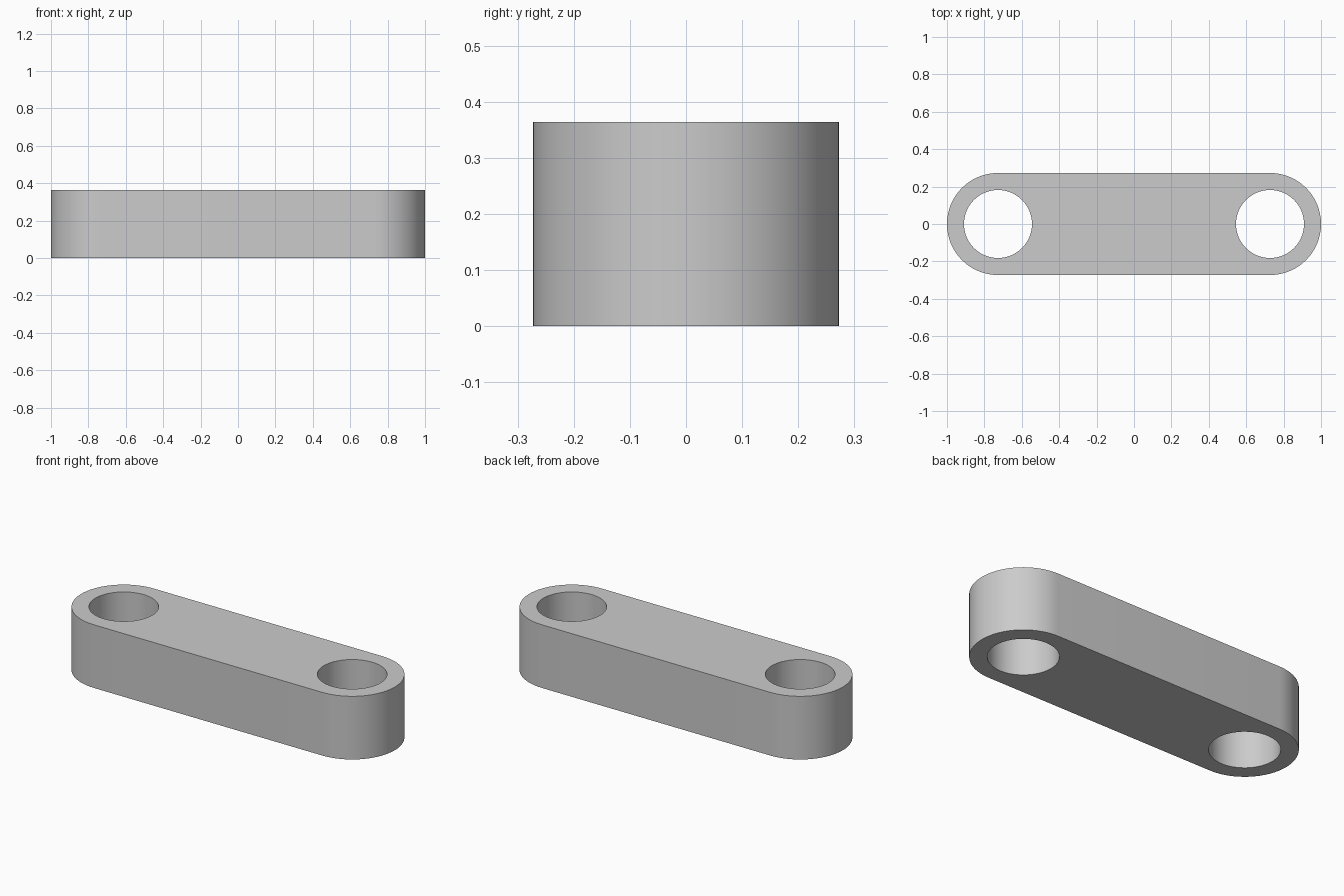
import bpy, bmesh, math

cube = bpy.data.objects.get("Cube")
if cube:
    bpy.data.objects.remove(cube, do_unlink=True)

UNIT = 1 / 11
CENTRE = 8 * UNIT       # distance of each hole from the middle
OUTER = 3 * UNIT        # radius of the rounded ends
HOLE = 2 * UNIT         # radius of the holes
HEIGHT = 4 * UNIT
STEPS = 32              # segments per half circle

grey = bpy.data.materials.new("plain grey")
grey.use_nodes = True
colour = (0.6, 0.6, 0.6, 1)
grey.diffuse_color = colour
grey.node_tree.nodes["Principled BSDF"].inputs["Base Color"].default_value = colour


def arc(cx, radius, start, count):
    """Points on a circle, spaced by one step of the half circle."""
    angles = [start + math.pi * i / STEPS for i in range(count)]
    return [(cx + radius * math.cos(a), radius * math.sin(a), 0) for a in angles]


def add_loop(bm, points):
    verts = [bm.verts.new(p) for p in points]
    return [bm.edges.new((v, verts[i - 1])) for i, v in enumerate(verts)]


# Flat profile: rounded bar outline with a hole at each end
bm = bmesh.new()
edges = add_loop(bm, arc(CENTRE, OUTER, -math.pi / 2, STEPS + 1)
                 + arc(-CENTRE, OUTER, math.pi / 2, STEPS + 1))
for side in (-1, 1):
    edges += add_loop(bm, arc(side * CENTRE, HOLE, 0, 2 * STEPS))
bmesh.ops.triangle_fill(bm, edges=edges, use_beauty=True, normal=(0, 0, 1))

# Raise the profile into a solid link
raised = bmesh.ops.extrude_face_region(bm, geom=bm.faces[:], use_keep_orig=True)
top = [g for g in raised["geom"] if isinstance(g, bmesh.types.BMVert)]
bmesh.ops.translate(bm, verts=top, vec=(0, 0, HEIGHT))
bmesh.ops.recalc_face_normals(bm, faces=bm.faces[:])

mesh = bpy.data.meshes.new("link_bar")
bm.to_mesh(mesh)
bm.free()
mesh.materials.append(grey)
link = bpy.data.objects.new("link_bar", mesh)
bpy.context.collection.objects.link(link)

# Smooth curved walls, crisp rims
bpy.ops.object.select_all(action="DESELECT")
link.select_set(True)
bpy.context.view_layer.objects.active = link
bpy.ops.object.shade_smooth_by_angle(angle=math.radians(30))
